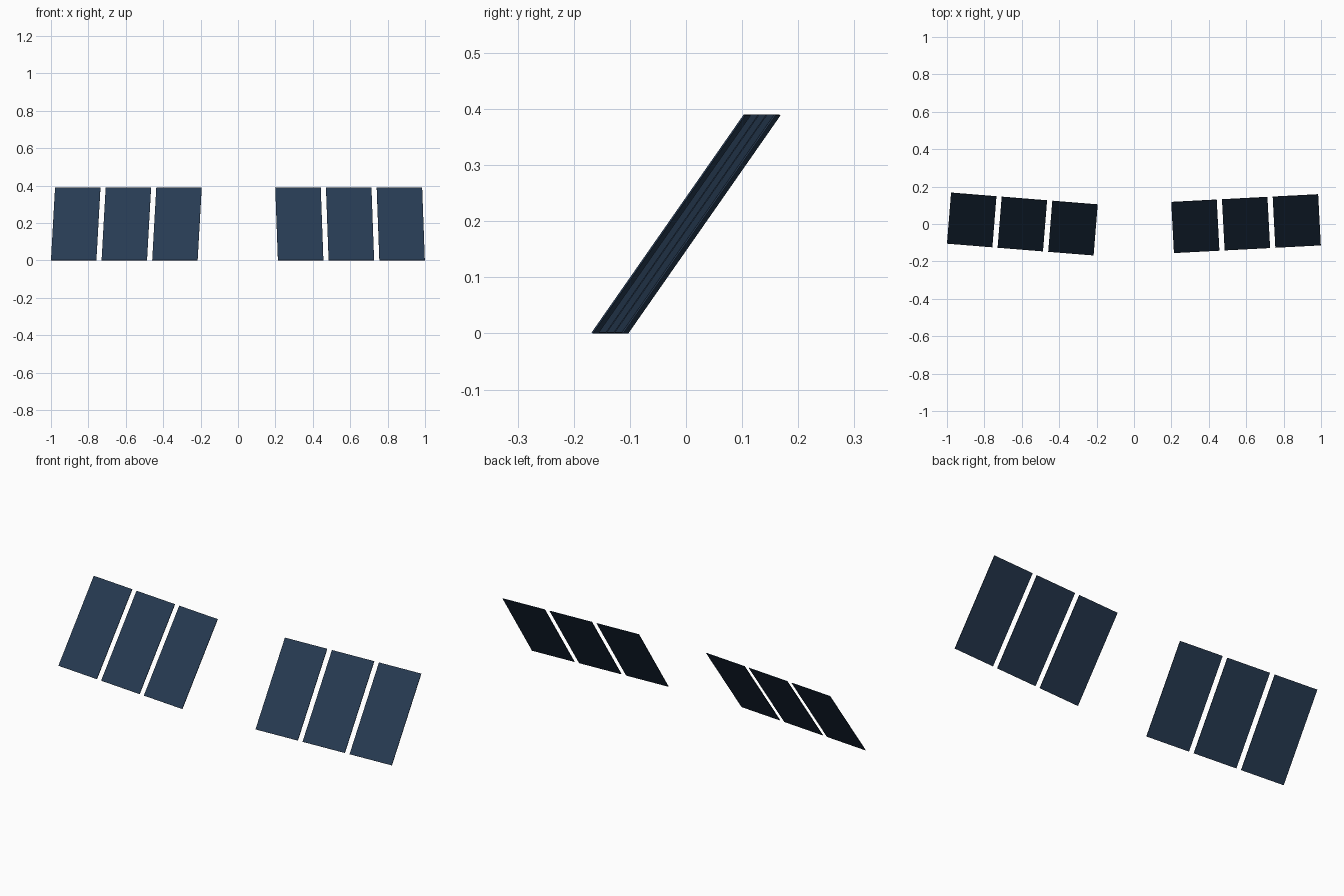
import bpy
import bmesh
from math import radians
from mathutils import Matrix

cube = bpy.data.objects.get("Cube")
if cube:
    bpy.data.objects.remove(cube, do_unlink=True)

WIDTH, HEIGHT, THICK, GAP = 0.2435, 0.474, 0.003, 0.028
TILT = radians(-35)

# Dark blue panel colour
blue = bpy.data.materials.new("dark_blue")
blue.use_nodes = True
colour = (0.02, 0.043, 0.085, 1)
blue.diffuse_color = colour
blue.node_tree.nodes["Principled BSDF"].inputs["Base Color"].default_value = colour


def add_panel(name, matrix):
    """Thin flat slab centred on the matrix origin."""
    bm = bmesh.new()
    bmesh.ops.create_cube(bm, size=1, matrix=Matrix.Diagonal((WIDTH, THICK, HEIGHT, 1)))
    mesh = bpy.data.meshes.new(name)
    bm.to_mesh(mesh)
    bm.free()
    mesh.materials.append(blue)
    panel = bpy.data.objects.new(name, mesh)
    panel.matrix_world = matrix
    bpy.context.collection.objects.link(panel)


# Two rows of three leaning panels, each row turned slightly about the vertical
rows = [("right", -0.597, 0.0, -4.6), ("left", 0.599, 0.002, 3.0)]
for side, x, y, yaw in rows:
    row = (Matrix.Translation((x, y, 0.195))
           @ Matrix.Rotation(radians(yaw), 4, "Z")
           @ Matrix.Rotation(TILT, 4, "X"))
    for i, place in enumerate(("first", "middle", "last")):
        offset = Matrix.Translation(((i - 1) * (WIDTH + GAP), 0, 0))
        add_panel(f"{side}_panel_{place}", row @ offset)
